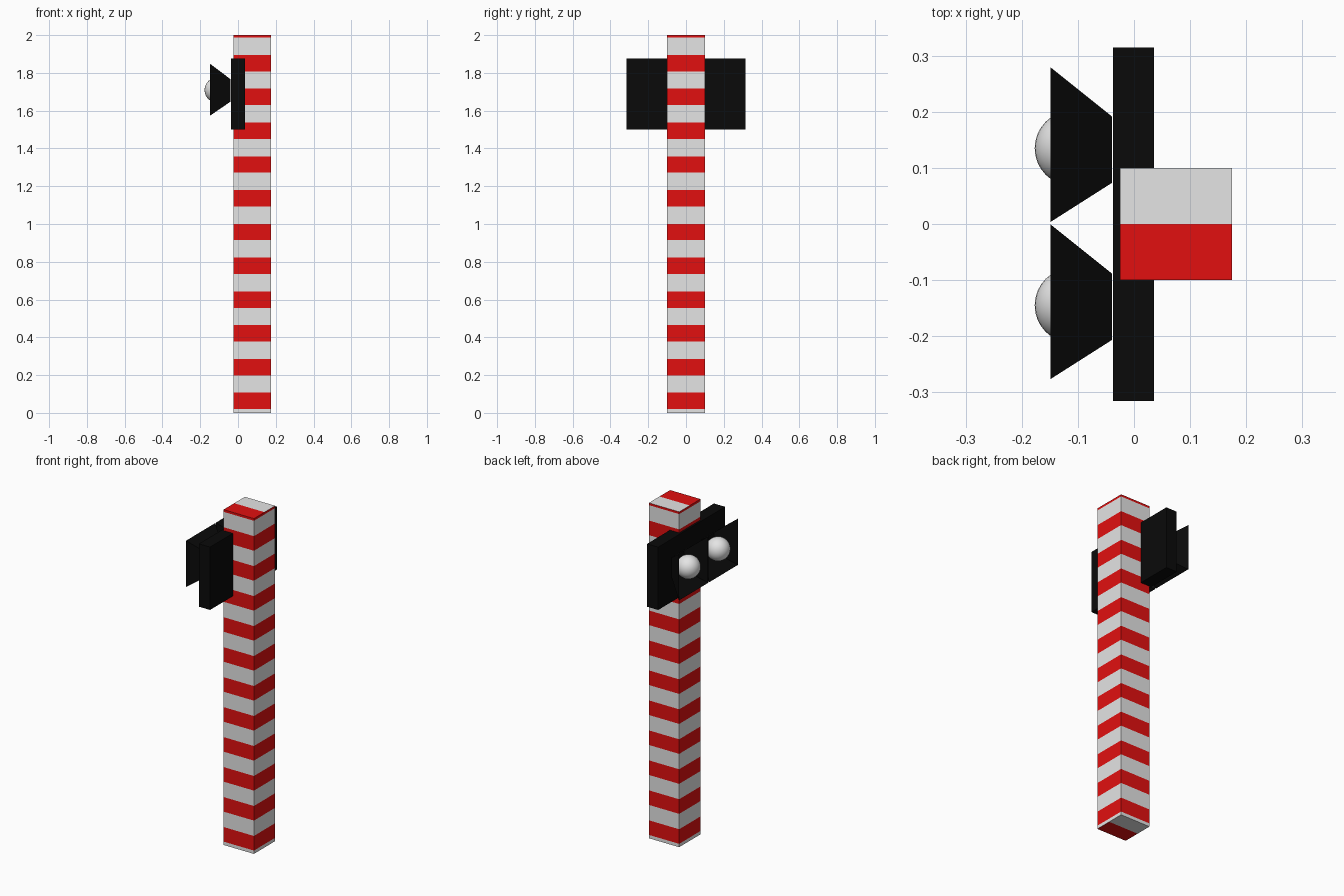
import bpy, bmesh
from mathutils import Vector, Matrix

if "Cube" in bpy.data.objects:
    bpy.data.objects.remove(bpy.data.objects["Cube"])


def material(name, rgb):
    m = bpy.data.materials.new(name)
    m.diffuse_color = (*rgb, 1)
    m.use_nodes = True
    m.node_tree.nodes["Principled BSDF"].inputs["Base Color"].default_value = m.diffuse_color
    return m


WHITE = material("white paint", (0.78, 0.78, 0.78))
RED = material("red paint", (0.76, 0.005, 0.005))
BLACK = material("black", (0.003, 0.003, 0.003))


def finish(bm, name, *mats):
    me = bpy.data.meshes.new(name)
    bm.to_mesh(me)
    bm.free()
    ob = bpy.data.objects.new(name, me)
    for m in mats:
        me.materials.append(m)
    bpy.context.collection.objects.link(ob)
    return ob


def box(lo, hi):
    bm = bmesh.new()
    lo, hi = Vector(lo), Vector(hi)
    bmesh.ops.create_cube(bm, size=1, matrix=Matrix.Translation((lo + hi) / 2)
                          @ Matrix.Diagonal((*(hi - lo), 1)))
    return bm


def cut(bm, co, no):
    bmesh.ops.bisect_plane(bm, geom=bm.verts[:] + bm.edges[:] + bm.faces[:],
                           plane_co=co, plane_no=no)


# Striped post: sides banded by height, ends split half red, half white
START, PERIOD, BAND = 0.02, 0.1788, 0.087
bm = box((-0.025, -0.1, 0), (0.175, 0.1, 2))
for i in range(12):
    for z in (START + i * PERIOD, START + i * PERIOD + BAND):
        if z < 2:
            cut(bm, (0, 0, z), (0, 0, 1))
cut(bm, (0, 0, 0), (0, 1, 0))
bm.normal_update()
for f in bm.faces:
    c = f.calc_center_median()
    if abs(f.normal.z) > 0.5:
        f.material_index = int(c.y < 0)
    else:
        f.material_index = int((c.z - START) % PERIOD < BAND)
finish(bm, "striped_post", WHITE, RED)

# Back board of the signal
finish(box((-0.037, -0.315, 1.5), (0.036, 0.315, 1.875)), "signal_board", BLACK)

# Two open square hoods, each holding a round lamp
for side, y in (("left", 0.0), ("right", -0.28)):
    bm = bmesh.new()

    def square(x, cy, cz, h):
        return [bm.verts.new((x, cy + a * h, cz + b * h))
                for a, b in ((-1, -1), (1, -1), (1, 1), (-1, 1))]

    back = square(-0.039, 0.1325 + y, 1.707, 0.059)
    rim = square(-0.149, 0.1415 + y, 1.711, 0.138)
    bm.faces.new(back)
    for i in range(4):
        j = (i + 1) % 4
        bm.faces.new((back[i], rim[i], rim[j], back[j]))
    bmesh.ops.recalc_face_normals(bm, faces=bm.faces[:])
    finish(bm, side + "_hood", BLACK)

    bm = bmesh.new()
    bmesh.ops.create_uvsphere(bm, u_segments=32, v_segments=16, radius=0.067,
                              matrix=Matrix.Translation((-0.110, 0.135 + y, 1.709)))
    for f in bm.faces:
        f.smooth = True
    finish(bm, side + "_lamp", WHITE)
